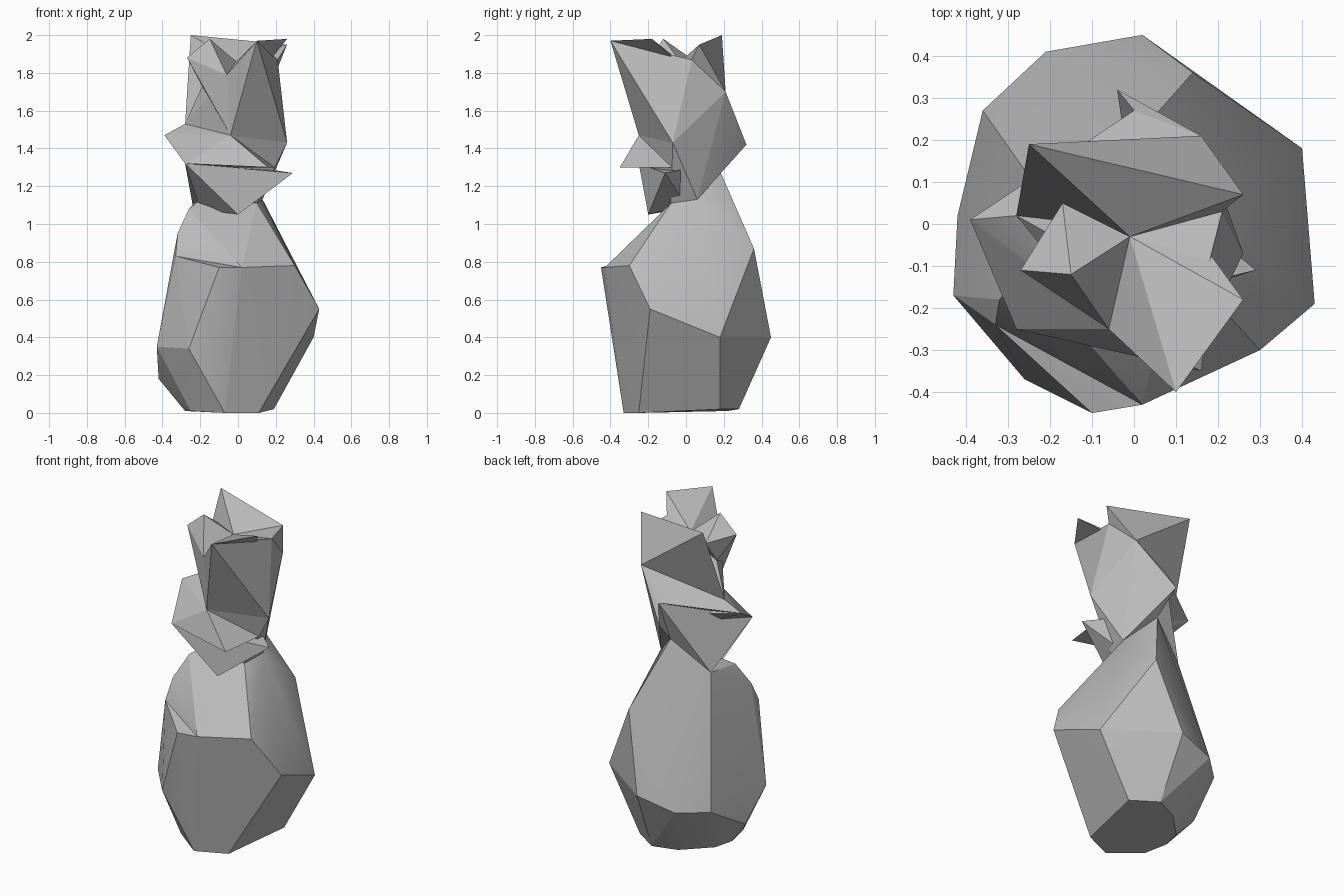
import bpy
import bmesh

default_cube = bpy.data.objects.get("Cube")
if default_cube:
    bpy.data.objects.remove(default_cube, do_unlink=True)

# One plain stone colour
stone = bpy.data.materials.new("grey_stone")
stone.use_nodes = True
grey = (0.5, 0.5, 0.5, 1)
stone.diffuse_color = grey
stone.node_tree.nodes["Principled BSDF"].inputs["Base Color"].default_value = grey


def faceted_rock(name, *points):
    """Wrap the corner points in a convex faceted solid."""
    mesh = bpy.data.meshes.new(name)
    bm = bmesh.new()
    for point in points:
        bm.verts.new(point)
    hull = bmesh.ops.convex_hull(bm, input=list(bm.verts))
    spare = set(hull["geom_interior"] + hull["geom_unused"])
    spare_verts = [v for v in spare if isinstance(v, bmesh.types.BMVert)]
    bmesh.ops.delete(bm, geom=spare_verts, context="VERTS")
    bmesh.ops.recalc_face_normals(bm, faces=list(bm.faces))
    bm.to_mesh(mesh)
    bm.free()
    mesh.materials.append(stone)
    rock = bpy.data.objects.new(name, mesh)
    bpy.context.collection.objects.link(rock)
    bpy.ops.object.select_all(action="DESELECT")
    rock.select_set(True)
    bpy.context.view_layer.objects.active = rock
    bpy.ops.object.shade_smooth_by_angle(angle=0.3)
    return rock


# Corners shared by neighbouring rocks
base_front = (-.07, -.33, 0)
base_left = (.11, -.25, 0)
left_hip = (.43, -.19, .55)
right_hip = (-.43, -.17, .35)
right_knee = (-.26, -.37, .34)
right_shoulder = (-.33, -.24, .83)
ledge_middle = (.02, -.43, .77)
ledge_left = (.3, -.3, .78)
throat_left = (.1, -.08, 1.11)
neck_back = (-.02, .18, 1.28)
neck_left = (.13, .06, 1.13)
neck_right = (-.24, .1, 1.1)
skirt_corner = (-.28, -.25, 1.32)
skirt_back = (.2, -.03, 1.3)
chest = (-.04, -.25, 1.47)
elbow_left = (.26, -.07, 1.43)
elbow_right = (-.39, .01, 1.47)
waist_right = (-.28, .02, 1.53)
flank_right = (-.19, -.03, 1.73)
spine_high = (0, .27, 1.53)
shoulder = (.16, .21, 1.7)
notch_front = (-.06, -.25, 1.79)
notch_middle = (-.01, -.03, 1.86)
notch_left = (.18, -.07, 1.88)
notch_back = (.21, .03, 1.87)
front_peak = (.1, -.4, 1.97)

# Large lower boulder: base, belly, shoulders, then the neck
faceted_rock(
    "lower_boulder",
    base_front, base_left, (.19, .18, .02), (.04, .28, .02),
    (-.1, .22, .01), (-.25, .07, .01), (-.28, -.05, .01), (-.25, -.2, .01),
    (-.42, .02, .18), right_hip, right_knee,
    (-.36, .27, .33), (-.21, .41, .34), (.02, .45, .4), (.4, .18, .4),
    left_hip, ledge_middle, ledge_left, right_shoulder,
    (.14, .36, .87), (-.32, -.18, .95), (-.26, -.11, 1.08),
    throat_left, neck_right, neck_left, neck_back,
)
faceted_rock(
    "front_ledge", (-.1, -.45, .77), base_front, base_left, right_knee,
    right_hip, right_shoulder, ledge_middle, ledge_left, left_hip,
)

# Pointed collar hanging over the boulder
faceted_rock(
    "collar", skirt_corner, (.29, -.11, 1.27), (0, -.2, 1.05),
    (-.2, -.03, 1.08), (.06, 0, 1.1), (.1, .05, 1.3),
)
faceted_rock(
    "collar_spike", skirt_corner, (.16, -.35, 1.3), chest,
    skirt_back, (-.1, -.1, 1.3), elbow_right,
)

# Twisted middle rock with an elbow and a spur at the back
faceted_rock(
    "middle_rock", skirt_corner, chest, elbow_left, spine_high, shoulder,
    throat_left, neck_right, neck_left, neck_back, skirt_back,
)
faceted_rock(
    "right_elbow", elbow_right, waist_right, chest,
    skirt_corner, spine_high, shoulder,
)
faceted_rock(
    "back_spur", (-.04, .32, 1.42), spine_high, shoulder, elbow_left,
    neck_back, neck_left, skirt_back,
)

# Upper rock with its notched crown
faceted_rock(
    "upper_rock", chest, elbow_left, shoulder, waist_right,
    flank_right, notch_front, notch_middle, notch_left, notch_back,
)
faceted_rock(
    "front_horn", front_peak, chest, elbow_left, shoulder,
    notch_front, notch_middle, notch_left, notch_back,
)
faceted_rock(
    "left_wing", front_peak, (.26, -.18, 1.98), notch_left, notch_middle,
)
faceted_rock(
    "right_horn", (-.15, -.12, 1.98), (-.27, -.11, 1.88), (-.17, .05, 1.86),
    notch_front, notch_middle, flank_right, chest,
)
faceted_rock(
    "back_crest", (-.25, .19, 2), (.26, .07, 1.95),
    shoulder, waist_right, notch_back, notch_middle,
)
